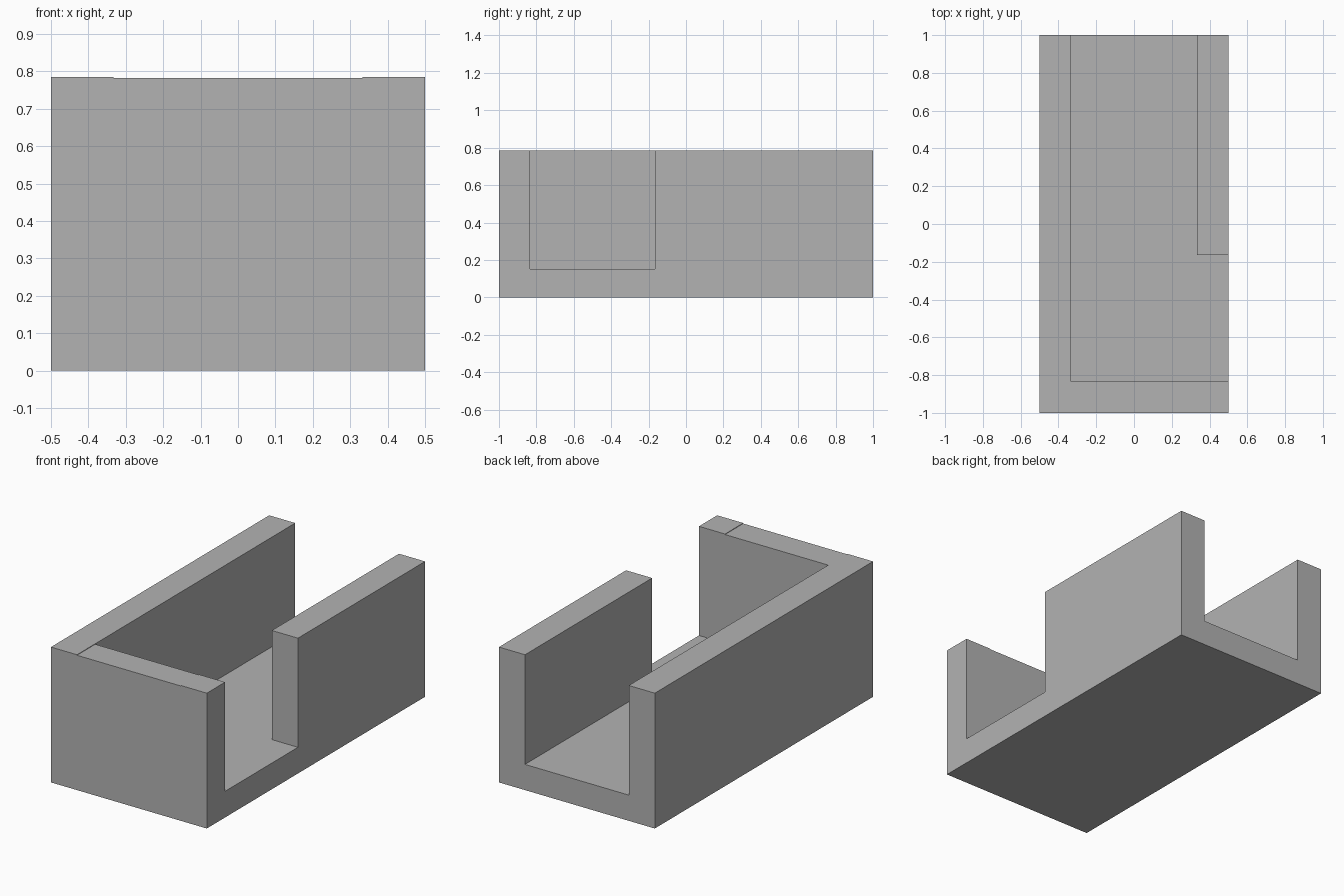
import bpy
from mathutils import Vector

if "Cube" in bpy.data.objects:
    bpy.data.objects.remove(bpy.data.objects["Cube"], do_unlink=True)

HEIGHT, INNER, FRONT = 0.785, 0.333, -0.833


def box(name, low, high):
    """Axis-aligned box between two corners."""
    low, high = Vector(low), Vector(high)
    bpy.ops.mesh.primitive_cube_add(size=1, location=(low + high) / 2)
    obj = bpy.context.object
    obj.name = name
    obj.scale = high - low
    bpy.ops.object.transform_apply(location=True, rotation=True, scale=True)
    return obj


def carve(target, cutter):
    """Subtract the cutter from the target and discard it."""
    cutter.hide_render = True
    mod = target.modifiers.new(cutter.name, 'BOOLEAN')
    mod.operation = 'DIFFERENCE'
    mod.solver = 'EXACT'
    mod.object = cutter
    bpy.context.view_layer.objects.active = target
    bpy.ops.object.modifier_apply(modifier=mod.name)
    bpy.data.objects.remove(cutter, do_unlink=True)


# Plain grey material
grey = bpy.data.materials.new("plain grey")
grey.use_nodes = True
colour = (0.45, 0.45, 0.45, 1)
grey.diffuse_color = colour
for node in grey.node_tree.nodes:
    if node.type == 'BSDF_PRINCIPLED':
        node.inputs["Base Color"].default_value = colour

# Solid block, then the channel (open at the back), the side doorway
# with its slightly raised sill, and the slightly lowered front wall top
channel = box("channel_block", (-0.5, -1, 0), (0.5, 1, HEIGHT))
channel.data.materials.clear()
channel.data.materials.append(grey)
carve(channel, box("channel_cutter", (-INNER, FRONT, 0.149), (INNER, 1.2, 1)))
carve(channel, box("doorway_cutter", (0.2, FRONT, 0.152), (0.7, -0.165, 1)))
carve(channel, box("front_top_cutter", (-INNER, -1.2, 0.782), (INNER, -0.7, 1)))
